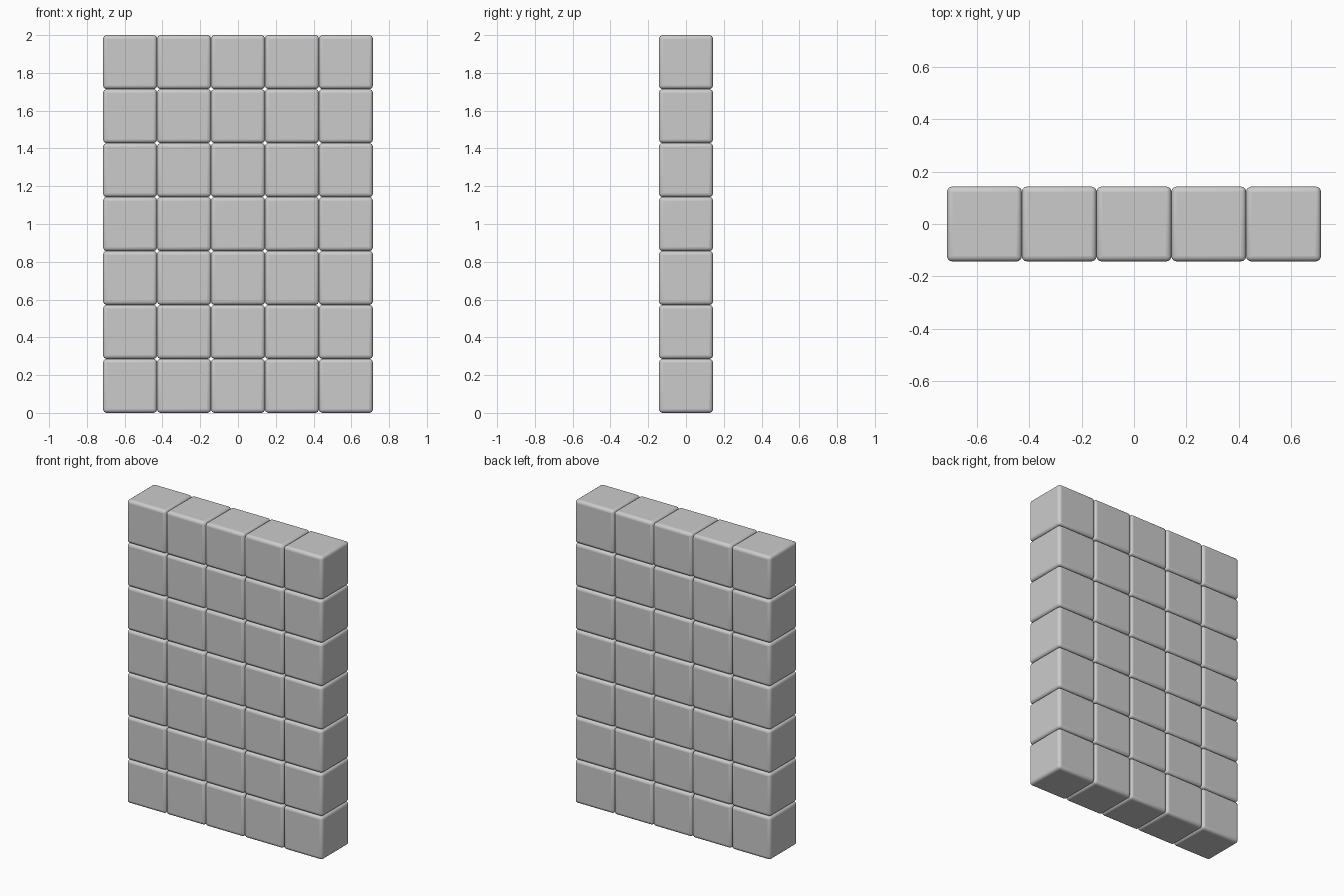
import bpy, bmesh

if "Cube" in bpy.data.objects:
    bpy.data.objects.remove(bpy.data.objects["Cube"])

COLS, ROWS = 5, 7
SIZE = 2.0 / ROWS
BEVEL = 0.02

# One rounded block mesh, shared by the whole wall
mesh = bpy.data.meshes.new("rounded_block")
bm = bmesh.new()
bmesh.ops.create_cube(bm, size=SIZE)
bmesh.ops.bevel(bm, geom=bm.edges[:], offset=BEVEL, offset_type='OFFSET',
                segments=4, profile=0.5, affect='EDGES', clamp_overlap=True)
for f in bm.faces:
    f.smooth = True
# Keep the large flat sides crisp where they meet the rounding
for f in bm.faces:
    if f.calc_area() > 0.5 * SIZE * SIZE:
        f.smooth = False
bm.to_mesh(mesh)
bm.free()

# Stack the blocks in a grid, one block deep
for row in range(ROWS):
    for col in range(COLS):
        block = bpy.data.objects.new(f"block_row{row + 1}_col{col + 1}", mesh)
        block.location = ((col - (COLS - 1) / 2) * SIZE, 0, (row + 0.5) * SIZE)
        bpy.context.collection.objects.link(block)
